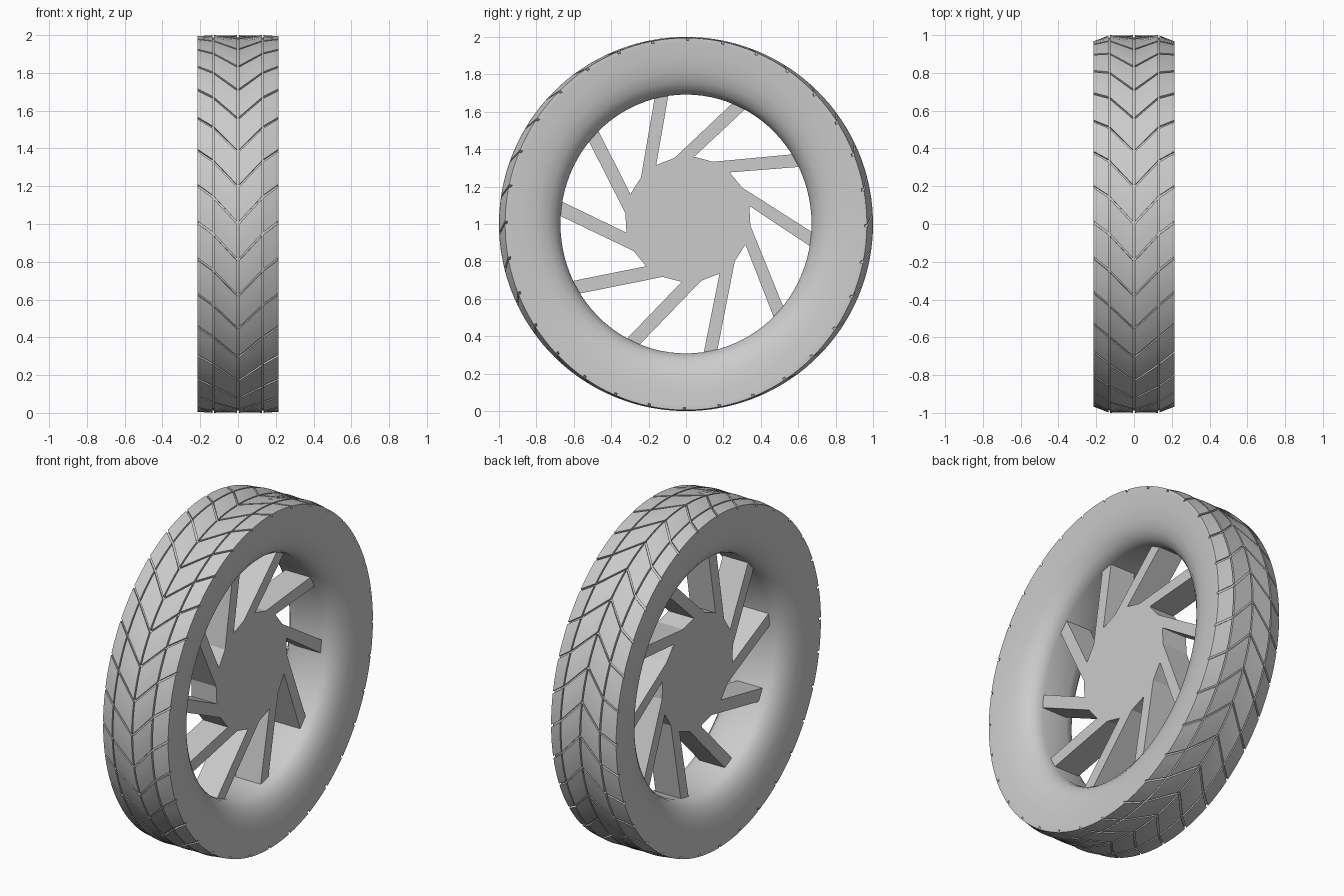
import bpy
import bmesh
from math import sin, cos, radians, tau

cube = bpy.data.objects.get("Cube")
if cube:
    bpy.data.objects.remove(cube, do_unlink=True)

GREY = bpy.data.materials.new("plain_grey")
GREY.use_nodes = True
GREY.diffuse_color = (0.6, 0.6, 0.6, 1)
GREY.node_tree.nodes["Principled BSDF"].inputs["Base Color"].default_value = (0.6, 0.6, 0.6, 1)

HALF = 0.215         # half width of the tyre
GROOVE = 0.13        # position of the outer circumferential grooves
DEPTH = 0.013        # tread groove depth
BLOCKS = 32          # tread blocks around each row
SEGMENTS = 96
SQUASH = 0.97        # side walls are slightly narrower in y


def finish(name, bm, smooth=None):
    """Turn a bmesh into a named, coloured object."""
    bmesh.ops.recalc_face_normals(bm, faces=bm.faces)
    mesh = bpy.data.meshes.new(name)
    bm.to_mesh(mesh)
    bm.free()
    mesh.materials.append(GREY)
    obj = bpy.data.objects.new(name, mesh)
    bpy.context.collection.objects.link(obj)
    if smooth:
        bpy.ops.object.select_all(action='DESELECT')
        obj.select_set(True)
        bpy.context.view_layer.objects.active = obj
        bpy.ops.object.shade_smooth_by_angle(angle=radians(smooth))
    return obj


def ring_point(x, ry, rz, t):
    """Point on a ring about the x axis; t = 0 is the front, a quarter turn is the top."""
    return (x, -ry * cos(t), 1 + rz * sin(t))


def tread_point(x, t, depth=0.0):
    """Point on the crowned tread surface, sunk by depth."""
    edge = max(0.0, (abs(x) - GROOVE) / (HALF - GROOVE))
    return ring_point(x, 1 - 0.033 * edge - depth, 1 - 0.005 * edge - depth, t)


def slant(x):
    """Angular shift that makes the chevron pattern."""
    a = abs(x)
    return 1.1 * min(a, GROOVE) + 0.75 * max(0.0, a - GROOVE)


# Tyre body: groove floor, dished side walls and inner rim as one closed lathe
side = [(0.213, 0.986), (0.208, 0.90), (0.196, 0.82), (0.175, 0.76),
        (0.145, 0.72), (0.115, 0.70), (0.083, 0.692)]
floor = [(-HALF + 0.002, 0.954, 0.982), (-GROOVE, 1 - DEPTH, 1 - DEPTH),
         (GROOVE, 1 - DEPTH, 1 - DEPTH), (HALF - 0.002, 0.954, 0.982)]
profile = floor + [(x, r * SQUASH, r) for x, r in side[1:]]
profile += [(-x, r * SQUASH, r) for x, r in reversed(side[1:])]
bm = bmesh.new()
rings = [[bm.verts.new(ring_point(*p, tau * i / SEGMENTS)) for i in range(SEGMENTS)]
         for p in profile]
for k, ring in enumerate(rings):
    nxt = rings[(k + 1) % len(rings)]
    for i in range(SEGMENTS):
        j = (i + 1) % SEGMENTS
        bm.faces.new((ring[i], ring[j], nxt[j], nxt[i]))
finish("tyre_body", bm, 40)

# Tread blocks: four rows of slanted raised blocks, mirrored left and right
bm = bmesh.new()
STEPS = 4
pitch = tau / BLOCKS
gap = 0.007
for sign in (-1, 1):
    for x0, x1 in ((0.004, GROOVE - 0.004), (GROOVE + 0.004, HALF)):
        for b in range(BLOCKS):
            top, low = [], []
            for x in (x0 * sign, x1 * sign):
                for s in range(STEPS + 1):
                    t = b * pitch + gap + (pitch - 2 * gap) * s / STEPS + slant(x)
                    top.append(bm.verts.new(tread_point(x, t)))
                    low.append(bm.verts.new(tread_point(x, t, DEPTH + 0.004)))
            n = STEPS + 1
            for s in range(STEPS):
                bm.faces.new((top[s], top[s + 1], top[n + s + 1], top[n + s]))
            border = list(range(n)) + list(range(2 * n - 1, n - 1, -1))
            for p, q in zip(border, border[1:] + border[:1]):
                bm.faces.new((top[p], top[q], low[q], low[p]))
finish("tread_blocks", bm, 30)

# Hub and ten swept spokes: a flat outline thickened through the wheel
bm = bmesh.new()
hub, tips = [], []
for k in range(10):
    turn = 36 * k
    for a in (66.3, 48.3):
        t = radians(a - turn)
        hub.append(bm.verts.new((0, 0.01 + 0.336 * cos(t), 1.025 + 0.336 * sin(t))))
    for a in (32.2, 25.9):
        t = radians(a - turn)
        tips.append(bm.verts.new((0, 0.68 * cos(t), 1 + 0.70 * sin(t))))
bm.faces.new(hub)
for k in range(0, 20, 2):
    bm.faces.new((hub[k], tips[k], tips[k + 1], hub[k + 1]))
wheel = finish("hub_and_spokes", bm)
thick = wheel.modifiers.new("thickness", 'SOLIDIFY')
thick.thickness = 0.166
thick.offset = 0
